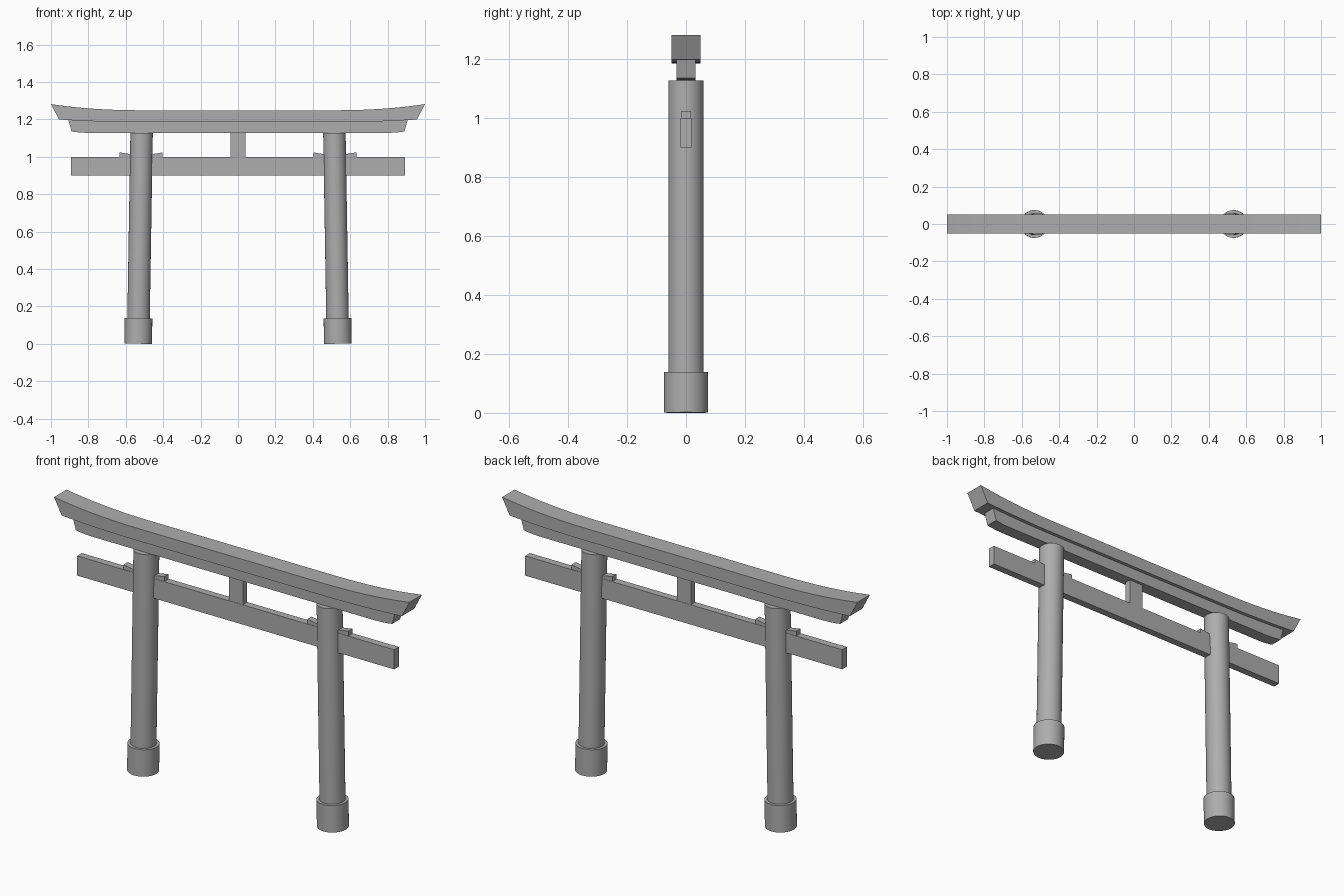
import bpy, bmesh
from mathutils import Vector

if "Cube" in bpy.data.objects:
    bpy.data.objects.remove(bpy.data.objects["Cube"])

grey = bpy.data.materials.new("dark_grey")
grey.diffuse_color = (0.42, 0.42, 0.42, 1)
grey.use_nodes = True
grey.node_tree.nodes["Principled BSDF"].inputs["Base Color"].default_value = grey.diffuse_color


def finish(name, bm, smooth=False):
    bmesh.ops.recalc_face_normals(bm, faces=bm.faces)
    me = bpy.data.meshes.new(name)
    bm.to_mesh(me)
    bm.free()
    me.materials.append(grey)
    ob = bpy.data.objects.new(name, me)
    bpy.context.collection.objects.link(ob)
    if smooth:
        bpy.context.view_layer.objects.active = ob
        ob.select_set(True)
        bpy.ops.object.shade_smooth_by_angle()
        ob.select_set(False)
    return ob


def prism(name, outline, half_depth, smooth=False):
    """Extrude an x-z outline symmetrically along y."""
    bm = bmesh.new()
    face = bm.faces.new([bm.verts.new((x, -half_depth, z)) for x, z in outline])
    out = bmesh.ops.extrude_face_region(bm, geom=[face])
    verts = [v for v in out["geom"] if isinstance(v, bmesh.types.BMVert)]
    bmesh.ops.translate(bm, verts=verts, vec=(0, 2 * half_depth, 0))
    return finish(name, bm, smooth)


def box(name, x0, x1, z0, z1, half_depth):
    return prism(name, [(x0, z0), (x1, z0), (x1, z1), (x0, z1)], half_depth)


def edge(half_len, z_mid, z_end, flat=0.5, steps=10):
    """Beam edge, level in the middle and sweeping up at both ends."""
    right = []
    for i in range(steps + 1):
        t = i / steps
        right.append((flat + (half_len - flat) * t, z_mid + (z_end - z_mid) * t ** 2.3))
    return [(-x, z) for x, z in reversed(right)] + right


def curved_beam(name, top, bottom, half_depth):
    return prism(name, edge(*bottom) + edge(*top)[::-1], half_depth, True)


def tilted_cylinder(name, p0, p1, radius):
    a, b = Vector(p0), Vector(p1)
    bm = bmesh.new()
    bmesh.ops.create_cone(bm, cap_ends=True, segments=48, radius1=radius,
                          radius2=radius, depth=(b - a).length)
    bm.transform((b - a).to_track_quat('Z', 'Y').to_matrix().to_4x4())
    bmesh.ops.translate(bm, verts=bm.verts, vec=(a + b) / 2)
    return finish(name, bm, True)


# Upper lintel and the narrower lintel beneath it
curved_beam("top_lintel", (1.0, 1.249, 1.282), (0.957, 1.186, 1.2), 0.05)
curved_beam("under_lintel", (0.907, 1.187, 1.197), (0.89, 1.128, 1.136, 0.78), 0.032)

# Straight tie beam and centre strut
box("tie_beam", -0.892, 0.892, 0.9, 1.0, 0.0185)
box("centre_strut", -0.04, 0.04, 1.0, 1.131, 0.017)


def pillar_x(z):
    return 0.534 - 0.0165 * z


for s, side in ((-1, "left"), (1, "right")):
    # Inward-leaning pillar with a foot sleeve
    tilted_cylinder(side + "_pillar", (s * pillar_x(0.02), 0, 0.02),
                    (s * pillar_x(1.128), 0, 1.128), 0.06)
    tilted_cylinder(side + "_foot", (s * pillar_x(0.001), 0, 0.001),
                    (s * pillar_x(0.138), 0, 0.138), 0.074)
    # Wedges driven in on both sides of the pillar
    for part, tip, thick in (("outer", 0.53, 0.633), ("inner", 0.505, 0.403)):
        prism(f"{side}_{part}_wedge",
              [(s * tip, 1.0), (s * thick, 1.0), (s * thick, 1.024), (s * tip, 1.007)],
              0.0165)
